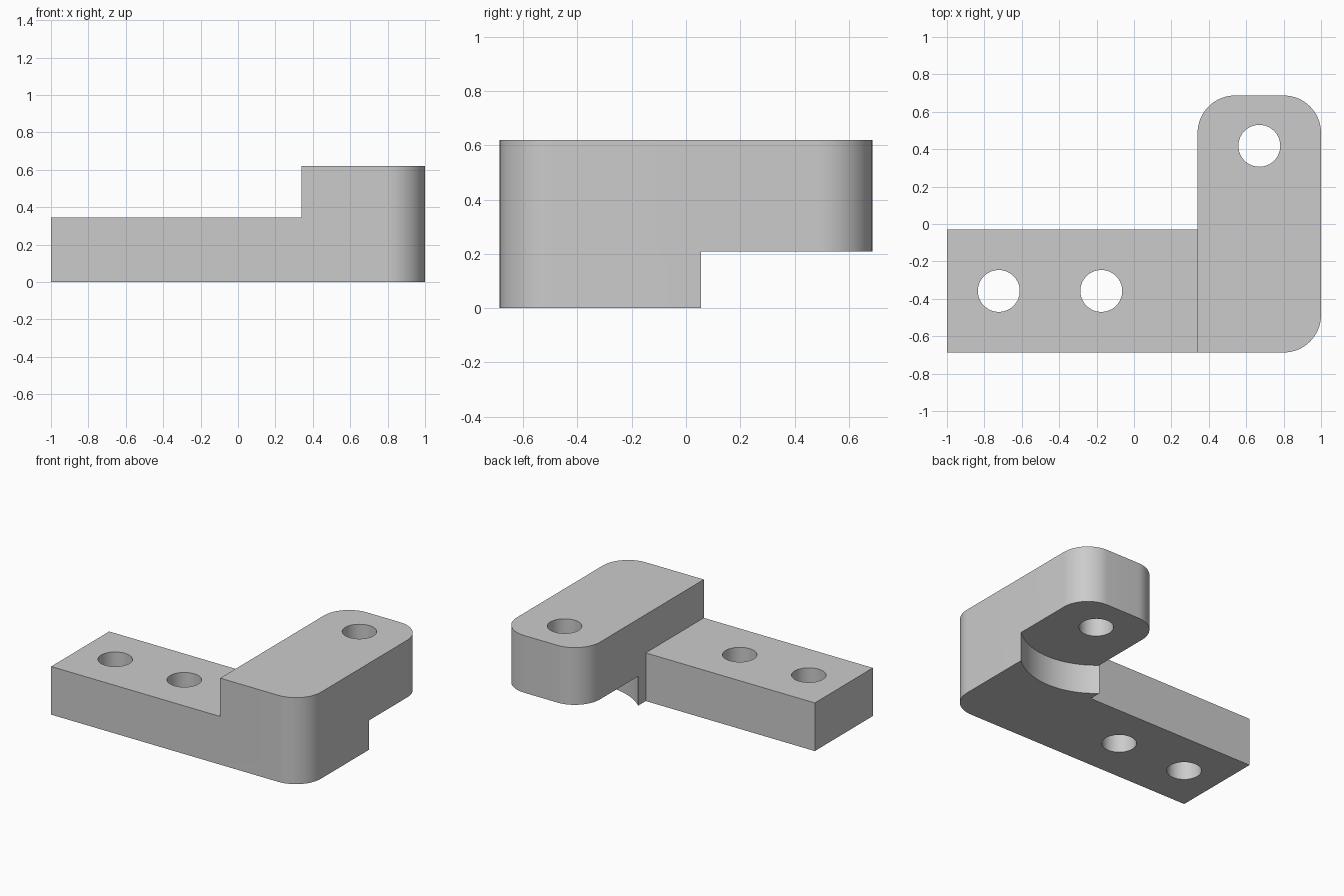
import bpy
import bmesh
from math import sin, cos, pi, radians

cube = bpy.data.objects.get("Cube")
if cube:
    bpy.data.objects.remove(cube, do_unlink=True)

# Main dimensions
FRONT, BACK = -0.687, 0.687
BAR_BACK, BAR_TOP = -0.03, 0.345
ARM_LEFT, HEIGHT = 0.34, 0.62
CORNER = 0.2
HOLE_R = 0.112
ARM_HOLE = (0.67, 0.418)
BAR_HOLES = [(-0.723, -0.358), (-0.175, -0.358)]

grey = bpy.data.materials.new("plain grey")
grey.use_nodes = True
colour = (0.6, 0.6, 0.6, 1)
grey.diffuse_color = colour
grey.node_tree.nodes["Principled BSDF"].inputs["Base Color"].default_value = colour


def prism(name, outline, z0, z1):
    """Extrude a flat outline upwards from z0 to z1."""
    bm = bmesh.new()
    base = bm.faces.new([bm.verts.new((x, y, z0)) for x, y in outline])
    ext = bmesh.ops.extrude_face_region(bm, geom=[base])
    tops = [g for g in ext["geom"] if isinstance(g, bmesh.types.BMVert)]
    bmesh.ops.translate(bm, verts=tops, vec=(0, 0, z1 - z0))
    bmesh.ops.recalc_face_normals(bm, faces=bm.faces)
    mesh = bpy.data.meshes.new(name)
    bm.to_mesh(mesh)
    bm.free()
    mesh.materials.append(grey)
    obj = bpy.data.objects.new(name, mesh)
    bpy.context.collection.objects.link(obj)
    return obj


def arc(cx, cy, r, start, end, steps):
    angles = [radians(start + (end - start) * i / steps) for i in range(steps + 1)]
    return [(cx + r * cos(a), cy + r * sin(a)) for a in angles]


def circle(centre, r, steps=64):
    return arc(*centre, r, 0, 360, steps)[:-1]


# L-shaped bracket with rounded arm corners
outline = [(-1, BAR_BACK), (-1, FRONT)]
outline += arc(1 - CORNER, FRONT + CORNER, CORNER, -90, 0, 16)
outline += arc(1 - CORNER, BACK - CORNER, CORNER, 0, 90, 16)
outline += arc(ARM_LEFT + CORNER, BACK - CORNER, CORNER, 90, 180, 16)
outline += [(ARM_LEFT, BAR_BACK)]
bracket = prism("bracket", outline, 0, HEIGHT)

# Step above the bar, round recess under the arm, and bolt holes
step = [(-1.2, -1), (ARM_LEFT, -1), (ARM_LEFT, BAR_BACK + 0.1), (-1.2, BAR_BACK + 0.1)]
cutters = [prism("bar_step_cutter", step, BAR_TOP, 1),
           prism("arm_recess_cutter", circle(ARM_HOLE, 0.49, 96), -0.2, 0.21)]
for centre in BAR_HOLES + [ARM_HOLE]:
    cutters.append(prism("bolt_hole_cutter", circle(centre, HOLE_R), -0.3, 1))

bpy.ops.object.select_all(action='DESELECT')
bpy.context.view_layer.objects.active = bracket
bracket.select_set(True)
for cutter in cutters:
    mod = bracket.modifiers.new(cutter.name, 'BOOLEAN')
    mod.operation = 'DIFFERENCE'
    mod.solver = 'EXACT'
    mod.object = cutter
    bpy.ops.object.modifier_apply(modifier=mod.name)
    bpy.data.objects.remove(cutter, do_unlink=True)

bpy.ops.object.shade_smooth_by_angle(angle=radians(30))
